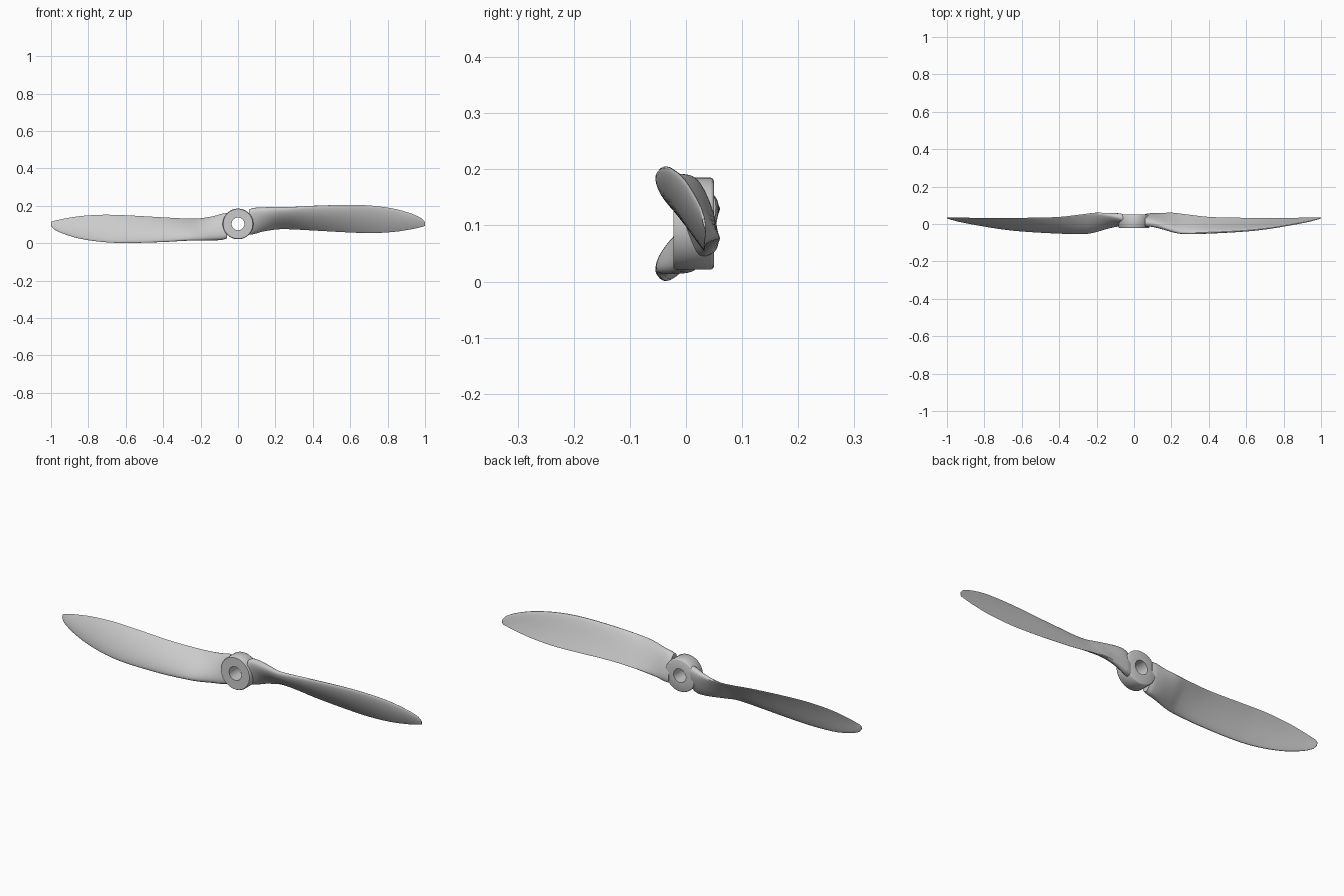
import bpy, bmesh, math
from mathutils import Vector, Matrix

if "Cube" in bpy.data.objects:
    bpy.data.objects.remove(bpy.data.objects["Cube"])

CZ = 0.103  # height of the shaft axis


def make_object(name, bm):
    bmesh.ops.recalc_face_normals(bm, faces=bm.faces)
    me = bpy.data.meshes.new(name)
    bm.to_mesh(me)
    bm.free()
    ob = bpy.data.objects.new(name, me)
    bpy.context.collection.objects.link(ob)
    bpy.ops.object.select_all(action='DESELECT')
    ob.select_set(True)
    bpy.context.view_layer.objects.active = ob
    bpy.ops.object.shade_smooth_by_angle(angle=math.radians(40))
    return ob


def bridge(bm, a, b):
    n = len(a)
    for i in range(n):
        bm.faces.new((a[i], a[(i + 1) % n], b[(i + 1) % n], b[i]))


# Hub: lathed ring around the y axis, (radius, y)
profile = [(0.034, -0.022), (0.079, -0.022), (0.082, -0.018),
           (0.082, 0.044), (0.080, 0.048), (0.076, 0.05), (0.034, 0.05)]
bm = bmesh.new()
N = 64
rings = []
for r, y in profile:
    rings.append([bm.verts.new((r * math.cos(2 * math.pi * i / N), y,
                                CZ + r * math.sin(2 * math.pi * i / N))) for i in range(N)])
for k in range(len(rings)):
    bridge(bm, rings[k], rings[(k + 1) % len(rings)])
make_object("hub", bm)

# Blade stations: x, leading y, leading z, trailing y, trailing z, thickness, camber
stations = [
    (0.060, 0.002, 0.180, 0.038, 0.046, 0.054, 0.000),
    (0.085, 0.000, 0.187, 0.044, 0.050, 0.054, 0.000),
    (0.130, -0.012, 0.189, 0.052, 0.063, 0.050, 0.002),
    (0.200, -0.037, 0.190, 0.059, 0.074, 0.040, 0.004),
    (0.260, -0.050, 0.190, 0.054, 0.075, 0.032, 0.006),
    (0.400, -0.048, 0.199, 0.038, 0.068, 0.024, 0.007),
    (0.600, -0.037, 0.205, 0.033, 0.057, 0.018, 0.007),
    (0.720, -0.024, 0.200, 0.033, 0.054, 0.015, 0.006),
    (0.840, -0.004, 0.183, 0.033, 0.061, 0.012, 0.005),
    (0.930, 0.013, 0.157, 0.034, 0.075, 0.009, 0.003),
    (0.980, 0.025, 0.134, 0.035, 0.086, 0.006, 0.001),
    (0.994, 0.029, 0.121, 0.035, 0.090, 0.005, 0.000),
    (1.000, 0.031, 0.112, 0.034, 0.094, 0.004, 0.000),
]


def resample(pts, sub):
    """Smooth the stations along x with Hermite interpolation."""
    def slope(k):
        a, b = pts[max(k - 1, 0)], pts[min(k + 1, len(pts) - 1)]
        return [(q - p) / (b[0] - a[0]) for p, q in zip(a, b)]
    out = []
    for k in range(len(pts) - 1):
        a, b, ma, mb = pts[k], pts[k + 1], slope(k), slope(k + 1)
        h = b[0] - a[0]
        for s in range(sub):
            t = s / sub
            t2, t3 = t * t, t ** 3
            out.append([(2 * t3 - 3 * t2 + 1) * p + (t3 - 2 * t2 + t) * h * m
                        + (3 * t2 - 2 * t3) * q + (t3 - t2) * h * w
                        for p, q, m, w in zip(a, b, ma, mb)])
    return out + [list(pts[-1])]


def section(st, n=32):
    """Airfoil loop, blending to an oval at the root."""
    x, ly, lz, ty, tz, thick, camber = st
    le, te = Vector((0, ly, lz)), Vector((0, ty, tz))
    d = te - le
    normal = Vector((0, d.z, -d.y)).normalized()
    oval = max(0.0, min(1.0, (0.26 - x) / 0.18))
    loop = []
    for i in range(n):
        a = 2 * math.pi * i / n
        u = (1 - math.cos(a)) / 2
        foil = 5 * (0.2969 * math.sqrt(u) - 0.126 * u - 0.3516 * u * u
                    + 0.2843 * u ** 3 - 0.1016 * u ** 4)
        half = thick * (oval * 0.5 * abs(math.sin(a)) ** 0.7 + (1 - oval) * (foil + 0.03))
        side = 0 if i in (0, n // 2) else (1 if i < n // 2 else -1)
        p = le + d * u + normal * (side * half + camber * 4 * u * (1 - u))
        loop.append((x, p.y, p.z))
    return loop


# Blades: the second is the first turned half way round the shaft
turn = Matrix.Translation((0, 0, CZ)) @ Matrix.Rotation(math.pi, 4, 'Y') @ Matrix.Translation((0, 0, -CZ))
for name, mat in (("right_blade", Matrix.Identity(4)), ("left_blade", turn)):
    bm = bmesh.new()
    loops = [[bm.verts.new(mat @ Vector(p)) for p in section(s)] for s in resample(stations, 5)]
    for a, b in zip(loops, loops[1:]):
        bridge(bm, a, b)
    bm.faces.new(loops[0])
    bm.faces.new(loops[-1])
    make_object(name, bm)
